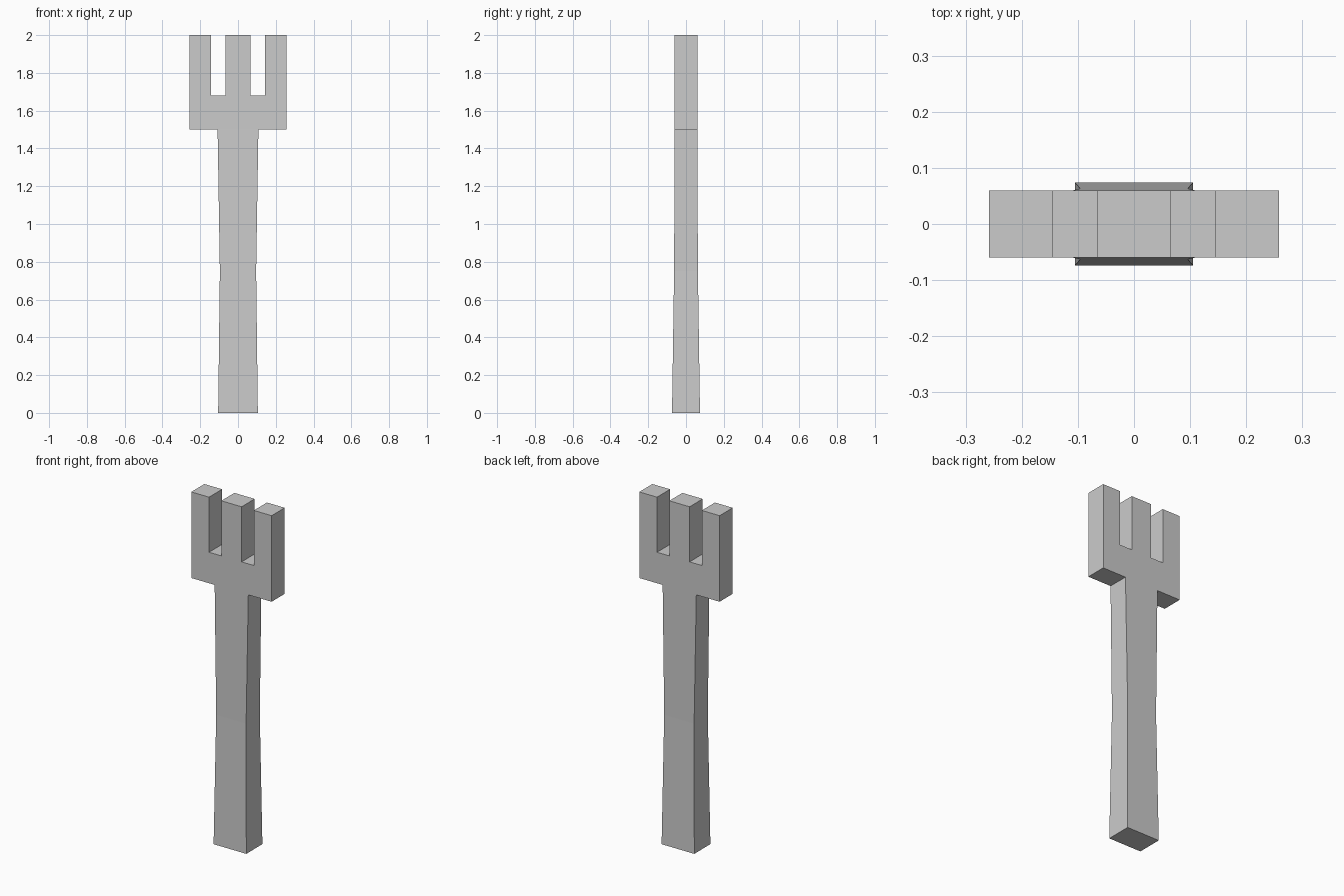
import bpy
import bmesh

cube = bpy.data.objects.get("Cube")
if cube:
    bpy.data.objects.remove(cube, do_unlink=True)

# Material
grey = bpy.data.materials.new("plain grey")
grey.use_nodes = True
colour = (0.6, 0.6, 0.6, 1)
grey.diffuse_color = colour
grey.node_tree.nodes["Principled BSDF"].inputs["Base Color"].default_value = colour


def finish(bm, name):
    bmesh.ops.recalc_face_normals(bm, faces=bm.faces)
    mesh = bpy.data.meshes.new(name)
    bm.to_mesh(mesh)
    bm.free()
    mesh.materials.append(grey)
    obj = bpy.data.objects.new(name, mesh)
    bpy.context.collection.objects.link(obj)
    return obj


# Head: half outline with prongs, mirrored in x and extruded through its depth
HEAD_DEPTH = 0.12
HEAD_BASE = 1.5
SLOT_BASE = 1.68
half = [(0.258, HEAD_BASE), (0.258, 2), (0.144, 2), (0.144, SLOT_BASE),
        (0.065, SLOT_BASE), (0.065, 2)]
outline = half + [(-x, z) for x, z in reversed(half)]
bm = bmesh.new()
face = bm.faces.new([bm.verts.new((x, -HEAD_DEPTH / 2, z)) for x, z in outline])
ext = bmesh.ops.extrude_face_region(bm, geom=[face])
moved = [v for v in ext["geom"] if isinstance(v, bmesh.types.BMVert)]
bmesh.ops.translate(bm, verts=moved, vec=(0, HEAD_DEPTH, 0))
finish(bm, "pronged_head")

# Handle: rectangular sections (height, half width, half depth) with a slim waist
sections = [(0, 0.105, 0.074), (0.75, 0.096, 0.063), (HEAD_BASE, 0.108, 0.06)]
bm = bmesh.new()
rings = [[bm.verts.new((sx * w, sy * d, z))
          for sx, sy in ((-1, -1), (1, -1), (1, 1), (-1, 1))]
         for z, w, d in sections]
bm.faces.new(rings[0])
for low, high in zip(rings, rings[1:]):
    for i in range(4):
        j = (i + 1) % 4
        bm.faces.new((low[i], low[j], high[j], high[i]))
finish(bm, "handle")
